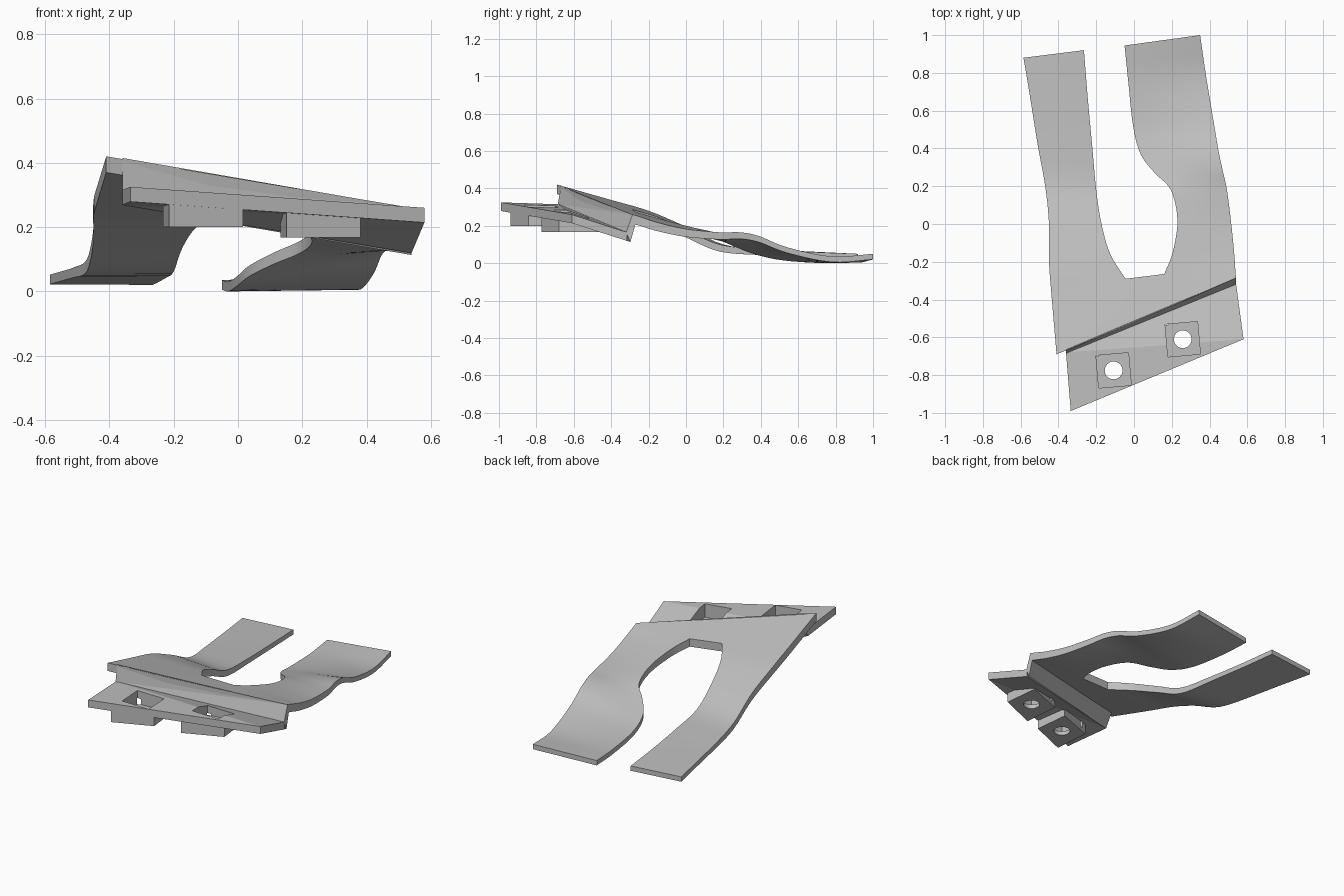
import bpy, bmesh, math
from mathutils import Vector

if "Cube" in bpy.data.objects:
    bpy.data.objects.remove(bpy.data.objects["Cube"])

grey = bpy.data.materials.new("plain_grey")
grey.use_nodes = True
COLOUR = (0.52, 0.52, 0.52, 1)
grey.diffuse_color = COLOUR
grey.node_tree.nodes["Principled BSDF"].inputs["Base Color"].default_value = COLOUR


def finish(name, bm):
    bmesh.ops.recalc_face_normals(bm, faces=bm.faces)
    mesh = bpy.data.meshes.new(name)
    bm.to_mesh(mesh)
    bm.free()
    mesh.materials.append(grey)
    obj = bpy.data.objects.new(name, mesh)
    bpy.context.collection.objects.link(obj)
    return obj


def loft(name, a, b):
    """Solid between two matching outlines."""
    bm = bmesh.new()
    va, vb = [[bm.verts.new(p) for p in ring] for ring in (a, b)]
    bm.faces.new(va)
    bm.faces.new(vb)
    for i in range(len(va)):
        j = (i + 1) % len(va)
        bm.faces.new((va[i], va[j], vb[j], vb[i]))
    bmesh.ops.triangulate(bm, faces=[f for f in bm.faces if len(f.verts) == 4])
    return finish(name, bm)


def prism(name, outline, low, high):
    return loft(name, [(x, y, low) for x, y in outline], [(x, y, high) for x, y in outline])


def cut(obj, cutters):
    for c in cutters:
        c.hide_render = True
        mod = obj.modifiers.new("cut", "BOOLEAN")
        mod.operation, mod.object, mod.solver = "DIFFERENCE", c, "EXACT"
    deps = bpy.context.evaluated_depsgraph_get()
    mesh = bpy.data.meshes.new_from_object(obj.evaluated_get(deps))
    obj.modifiers.clear()
    obj.data = mesh


def lerp(a, b, t):
    return a + (b - a) * t


def spline(points, steps=5):
    """Smooth curve through the points."""
    p = [Vector(q) for q in points]
    p = [2 * p[0] - p[1]] + p + [2 * p[-1] - p[-2]]
    out = []
    for i in range(1, len(p) - 2):
        a, b, c, d = p[i - 1:i + 3]
        for s in range(steps):
            t = s / steps
            out.append(b + (c - a) * t / 2 + (2 * a - 5 * b + 4 * c - d) * t * t / 2
                       + (3 * b - a - 3 * c + d) * t ** 3 / 2)
    return out + [p[-2]]


def sheet(bm, left, right, cols=6):
    grid = [[bm.verts.new(lerp(l, r, c / cols)) for c in range(cols + 1)]
            for l, r in zip(left, right)]
    for r0, r1 in zip(grid, grid[1:]):
        for c in range(cols):
            bm.faces.new((r0[c], r0[c + 1], r1[c + 1], r1[c]))


# Curved sheet: front plate plus two legs, as edge rails
left_outer = spline([(-.435, -.4, .338), (-.45, -.2, .28), (-.45, 0, .195), (-.47, .2, .1),
                     (-.51, .42, .075), (-.55, .67, .062), (-.585, .88, .052)])
left_inner = spline([(-.045, -.29, .288), (-.125, -.16, .25), (-.172, 0, .18), (-.2, .18, .1),
                     (-.222, .42, .075), (-.245, .67, .06), (-.265, .92, .05)])
right_inner = spline([(.16, -.265, .272), (.205, -.15, .24), (.23, .02, .195), (.195, .18, .158),
                      (.11, .27, .12), (.035, .37, .08), (-.005, .52, .045),
                      (-.03, .75, .03), (-.05, .945, .035)])
right_outer = spline([(.537, -.25, .25), (.53, -.15, .217), (.515, 0, .183), (.492, .18, .165),
                      (.468, .29, .165), (.447, .39, .145), (.422, .54, .085),
                      (.382, .78, .036), (.35, 1, .05)])
front = [Vector(p) for p in ((-.41, -.69, .42), (-.09, -.56, .366),
                             (.2, -.435, .317), (.54, -.285, .26))]
back = [left_outer[0], left_inner[0], right_inner[0], right_outer[0]]
bm = bmesh.new()
sheet(bm, left_outer, left_inner)
sheet(bm, right_inner, right_outer)
for i in range(3):
    sheet(bm, [front[i], back[i]], [front[i + 1], back[i + 1]])
bmesh.ops.remove_doubles(bm, verts=bm.verts, dist=0.0005)
lower = bmesh.ops.extrude_face_region(bm, geom=bm.faces[:], use_keep_orig=True)
for v in lower["geom"]:
    if isinstance(v, bmesh.types.BMVert):
        v.co.z -= lerp(.05, .03, min(1, max(0, (v.co.y + .3) / .8)))
body = finish("curved_sheet", bm)
bpy.context.view_layer.objects.active = body
body.select_set(True)
bpy.ops.object.shade_smooth_by_angle(angle=math.radians(30))

# Step wall joining the sheet to the lower flange
loft("step_wall",
     [(-.36, -.668, .415), (-.36, -.685, .315), (-.36, -.68, .268), (-.36, -.63, .35)],
     [(.54, -.286, .259), (.54, -.32, .165), (.54, -.297, .113), (.538, -.27, .21)])

# Sloping flange
top = [(-.335, -.99, .325), (.58, -.61, .26), (.54, -.315, .165), (-.36, -.68, .315)]
flange = loft("flange", top, [(x, y, z - .046) for x, y, z in top])


def flange_z(x, y):
    u = (x + .35) / .92
    v = (y + .99 - .415 * (x + .335)) / .3
    return lerp(lerp(.325, .26, u), lerp(.315, .165, u), v)


# Screw tabs below the flange, each with a square pocket and a round hole
for side, cx, cy, low in (("right", -.108, -.775, .2), ("left", .258, -.61, .168)):
    foot = [(cx - .107, cy - .163), (cx + .123, cy - .068),
            (cx + .1, cy + .145), (cx - .126, cy + .06)]
    tab = loft(side + "_tab", [(x, y, low) for x, y in foot],
               [(x, y, max(low + .004, flange_z(x, y) - .025)) for x, y in foot])
    square = [(cx + .122 * math.cos(math.radians(a)), cy + .122 * math.sin(math.radians(a)))
              for a in (50, 140, 230, 320)]
    circle = [(cx + .047 * math.cos(a * math.pi / 16), cy + .047 * math.sin(a * math.pi / 16))
              for a in range(32)]
    pocket = prism("pocket_cutter", square, low + .025, .5)
    hole = prism("hole_cutter", circle, 0, .45)
    cut(flange, [pocket, hole])
    cut(tab, [pocket, hole])
    for c in (pocket, hole):
        bpy.data.objects.remove(c)
